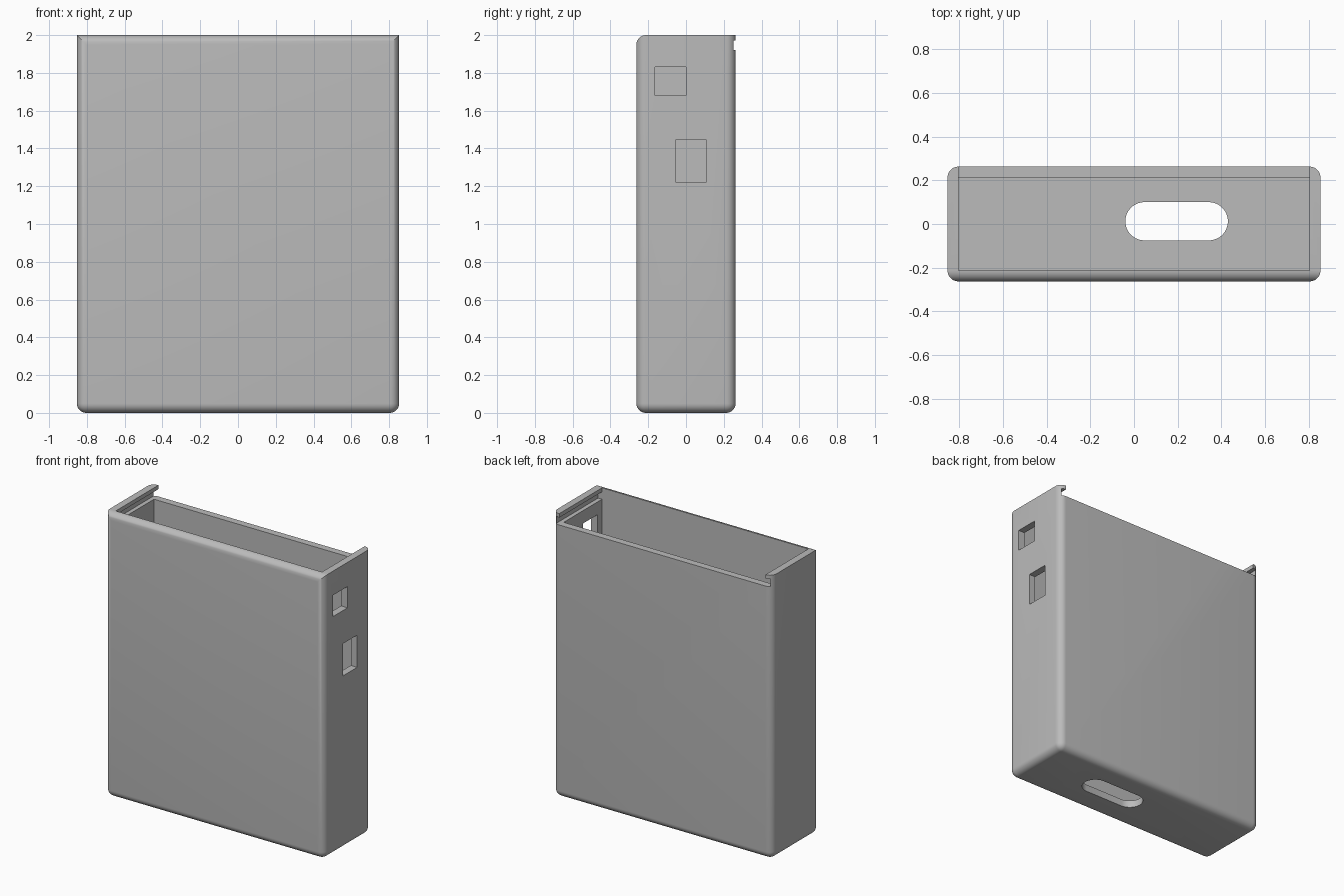
import bpy
import bmesh
from mathutils import Matrix, Vector

old = bpy.data.objects.get("Cube")
if old:
    bpy.data.objects.remove(old, do_unlink=True)

W, D, H = 0.853, 0.2625, 2.0   # half width, half depth, height
WALL = 0.05

grey = bpy.data.materials.new("plain grey")
grey.use_nodes = True
grey.diffuse_color = (0.5, 0.5, 0.5, 1)
grey.node_tree.nodes["Principled BSDF"].inputs["Base Color"].default_value = (0.5, 0.5, 0.5, 1)


def new_object(name, bm):
    mesh = bpy.data.meshes.new(name)
    bm.to_mesh(mesh)
    bm.free()
    obj = bpy.data.objects.new(name, mesh)
    bpy.context.collection.objects.link(obj)
    mesh.materials.append(grey)
    return obj


def box(bm, x0, x1, y0, y1, z0, z1):
    size = Matrix.Diagonal((x1 - x0, y1 - y0, z1 - z0, 1))
    place = Matrix.Translation(((x0 + x1) / 2, (y0 + y1) / 2, (z0 + z1) / 2))
    return bmesh.ops.create_cube(bm, size=1, matrix=place @ size)


def cut(target, cutter):
    cutter.hide_render = True
    mod = target.modifiers.new("cut", "BOOLEAN")
    mod.operation, mod.solver, mod.object = "DIFFERENCE", "EXACT", cutter
    bpy.context.view_layer.objects.active = target
    bpy.ops.object.modifier_apply(modifier=mod.name)
    bpy.data.objects.remove(cutter, do_unlink=True)


def cut_box(target, *bounds):
    bm = bmesh.new()
    box(bm, *bounds)
    cut(target, new_object("box_cutter", bm))


# Case shell: rounded everywhere except the side and back top edges
bm = bmesh.new()
box(bm, -W, W, -D, D, 0, H)


def rounded(edge):
    mid = (edge.verts[0].co + edge.verts[1].co) / 2
    return mid.z < H - 0.01 or mid.y < -D + 0.01


bmesh.ops.bevel(bm, geom=[e for e in bm.edges if rounded(e)], offset=WALL,
                segments=8, profile=0.5, affect="EDGES")
case = new_object("case_shell", bm)

# Hollow inside, open at the top
IX, IY = W - WALL, D - WALL
cut_box(case, -IX, IX, -IY, IY, WALL, H + 0.1)

# Lid channel: open back, with a groove in each side wall
cut_box(case, -IX, IX, 0, D + 0.1, 1.92, H + 0.1)
cut_box(case, -IX - 0.03, IX + 0.03, -IY, D + 0.1, 1.92, 1.972)

# Two port windows in one side wall
for y0, y1, z0, z1 in ((-0.163, 0, 1.68, 1.83), (-0.053, 0.107, 1.22, 1.447)):
    cut_box(case, IX - 0.1, W + 0.1, y0, y1, z0, z1)

# Rounded slot through the floor
bm = bmesh.new()
R = 0.0875
bmesh.ops.create_cone(bm, cap_ends=True, segments=48, radius1=R, radius2=R, depth=0.3,
                      matrix=Matrix.Rotation(0.06545, 4, "Z"))
for v in bm.verts:
    v.co += Vector((0.195 + (0.147 if v.co.x > 0 else -0.147), 0.0125, 0))
cut(case, new_object("slot_cutter", bm))

# Smooth fillets, sharp corners
bpy.ops.object.select_all(action="DESELECT")
case.select_set(True)
bpy.context.view_layer.objects.active = case
bpy.ops.object.shade_smooth_by_angle(angle=0.5)
